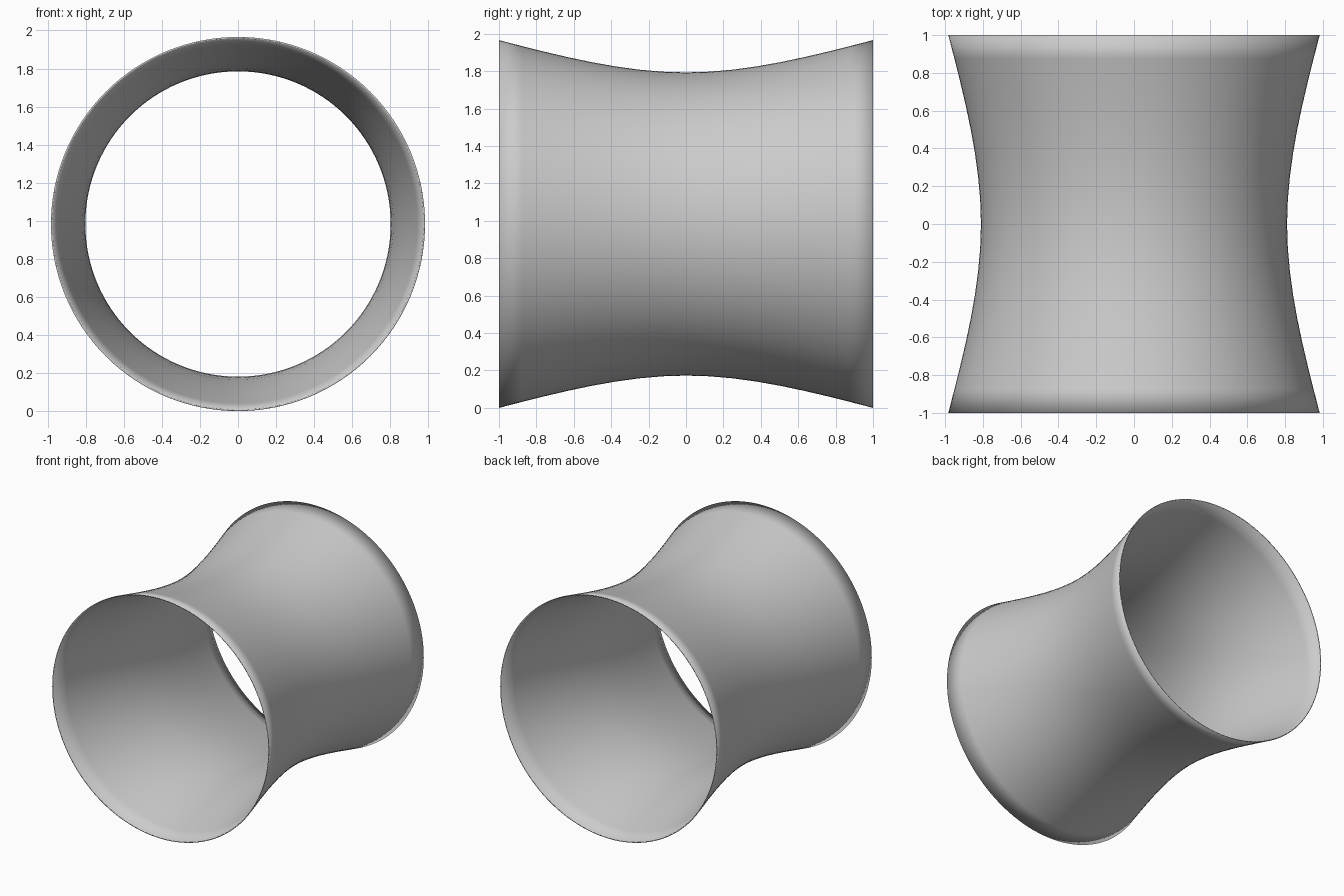
import bpy, bmesh, math

if "Cube" in bpy.data.objects:
    bpy.data.objects.remove(bpy.data.objects["Cube"])

R_END, R_CTRL, WALL = 0.983, 0.724, 0.008   # end radius, waist control radius, wall thickness
STEPS, SEGS = 8, 128                        # rings per half, sides around


def radius(y):
    # cubic spline running straight at the rims and smooth through the waist
    t = 1 - abs(y)
    d = R_CTRL - R_END
    return R_END + d * t - d * t ** 3 / 3


# closed profile: outer wall, then inner wall back again
ys = [i / STEPS for i in range(-STEPS, STEPS + 1)]
profile = [(radius(y), y) for y in ys] + [(radius(y) - WALL, y) for y in reversed(ys)]

# lathe the profile around the y axis
bm = bmesh.new()
rings = []
for s in range(SEGS):
    a = 2 * math.pi * s / SEGS
    rings.append([bm.verts.new((r * math.cos(a), y, R_END + r * math.sin(a)))
                  for r, y in profile])
n = len(profile)
for s in range(SEGS):
    a, b = rings[s], rings[(s + 1) % SEGS]
    for i in range(n):
        j = (i + 1) % n
        bm.faces.new((a[i], a[j], b[j], b[i])).smooth = True
bmesh.ops.recalc_face_normals(bm, faces=bm.faces)

mesh = bpy.data.meshes.new("waisted_tube")
bm.to_mesh(mesh)
bm.free()
tube = bpy.data.objects.new("waisted_tube", mesh)
bpy.context.collection.objects.link(tube)
